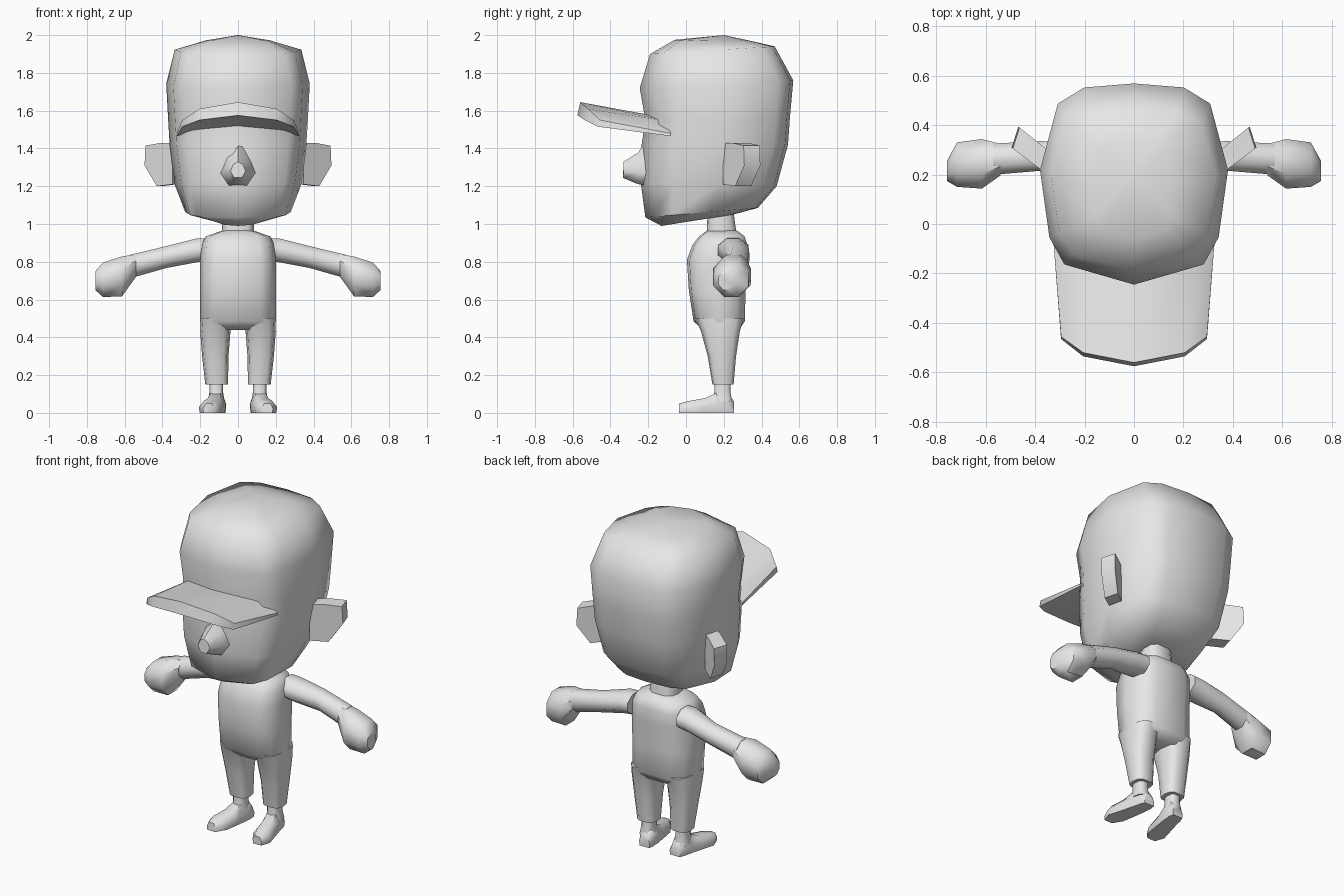
import bpy, bmesh, math
from mathutils import Vector

cube = bpy.data.objects.get("Cube")
if cube:
    bpy.data.objects.remove(cube, do_unlink=True)

GREY = bpy.data.materials.new("plain grey")
GREY.use_nodes = True
GREY.diffuse_color = (0.8, 0.8, 0.8, 1)
GREY.node_tree.nodes["Principled BSDF"].inputs["Base Color"].default_value = (0.8, 0.8, 0.8, 1)


def loft(name, rings, pole=None, angle=60):
    """Skin closed rings of equal length; cap the ends, or end in a pole point."""
    bm = bmesh.new()
    loops = [[bm.verts.new(p) for p in ring] for ring in rings]
    n = len(loops[0])
    for a, b in zip(loops, loops[1:]):
        for i in range(n):
            j = (i + 1) % n
            bm.faces.new((a[i], a[j], b[j], b[i]))
    bm.faces.new(loops[0])
    if pole:
        tip = bm.verts.new(pole)
        for i in range(n):
            bm.faces.new((loops[-1][i], loops[-1][(i + 1) % n], tip))
    else:
        bm.faces.new(loops[-1])
    bmesh.ops.recalc_face_normals(bm, faces=bm.faces)
    me = bpy.data.meshes.new(name)
    bm.to_mesh(me)
    bm.free()
    me.materials.append(GREY)
    me.shade_smooth()
    me.set_sharp_from_angle(angle=math.radians(angle))
    ob = bpy.data.objects.new(name, me)
    bpy.context.collection.objects.link(ob)
    return ob


# Half outlines (share of half width, share of depth from front to back)
HEAD = [(0, 0), (.74, .1), (.9, .235), (1, .57), (.81, .9), (.53, .98), (0, 1)]
BODY = [(0, 0), (.6, .04), (.87, .15), (1, .5), (.87, .85), (.5, 1), (0, 1)]


def level(half, cx, w, yf, yb, zf, zb=None):
    """Horizontal ring, tilted when front and back heights differ."""
    zb = zf if zb is None else zb
    full = half + [(-u, t) for u, t in reversed(half[1:-1])]
    return [(cx + u * w, yf + t * (yb - yf), zf + t * (zb - zf)) for u, t in full]


# Head with rounded cap crown
loft("head", [level(HEAD, 0, *r) for r in [
    (.10, -.13, .25, .99, 1.05),
    (.28, -.215, .38, 1.035, 1.085),
    (.335, -.24, .48, 1.22, 1.20),
    (.362, -.235, .54, 1.42, 1.42),
    (.37, -.215, .55, 1.55, 1.56),
    (.38, -.245, .568, 1.72, 1.76),
    (.335, -.19, .47, 1.90, 1.94),
    (.17, -.06, .34, 1.975, 1.97)]], pole=(0, .2, 2.0))

# Arched cap brim: x front, x back, then front top, front bottom, back bottom, back top
half_brim = [
    (.295, .325, (-.455, 1.55), (-.465, 1.515), (-.08, 1.465), (-.08, 1.48)),
    (.205, .24, (-.52, 1.61), (-.535, 1.55), (-.1, 1.49), (-.1, 1.545)),
    (0, 0, (-.56, 1.645), (-.575, 1.575), (-.15, 1.51), (-.15, 1.57))]


def brim_section(s, side):
    xs = (s[0], s[0], s[1], s[1])
    return [(side * x, y, z) for x, (y, z) in zip(xs, s[2:])]


loft("cap_brim", [brim_section(s, 1) for s in half_brim]
     + [brim_section(s, -1) for s in reversed(half_brim[:-1])], angle=50)

# Nose
loft("nose", [
    [(0, -.21, 1.47), (.06, -.2, 1.36), (.095, -.2, 1.27), (.05, -.21, 1.2),
     (-.05, -.21, 1.2), (-.095, -.2, 1.27), (-.06, -.2, 1.36)],
    [(0, -.25, 1.38), (.05, -.25, 1.34), (.085, -.25, 1.27), (.04, -.265, 1.215),
     (-.04, -.265, 1.215), (-.085, -.25, 1.27), (-.05, -.25, 1.34)],
    [(0, -.33, 1.33), (.025, -.33, 1.315), (.04, -.33, 1.28), (.02, -.335, 1.245),
     (-.02, -.335, 1.245), (-.04, -.33, 1.28), (-.025, -.33, 1.315)]])

# Torso and neck
loft("torso", [level(BODY, 0, *r) for r in [
    (.19, .09, .28, .44), (.2, .04, .312, .485), (.2, .015, .315, .65),
    (.2, .005, .325, .81), (.192, .035, .325, .89), (.17, .07, .31, .935),
    (.082, .11, .27, .965)]])
loft("neck", [level(BODY, 0, *r) for r in [
    (.085, .11, .27, .94), (.085, .11, .26, 1.0), (.08, .12, .25, 1.08)]])


def oct_ring(x, cy, hy, cz, hz):
    """Flat-sided octagon in the y-z plane."""
    k = math.cos(math.pi / 8)
    return [Vector((x, cy + hy / k * math.cos(a), cz + hz / k * math.sin(a)))
            for a in (math.pi / 4 * (i + .5) for i in range(8))]


for side, word in ((1, "left"), (-1, "right")):
    def flip(rings):
        return [[(side * p[0], p[1], p[2]) for p in ring] for ring in rings]

    # Arm
    loft(word + "_arm", flip([oct_ring(*r) for r in [
        (.165, .25, .08, .865, .06), (.22, .25, .08, .86, .063),
        (.38, .275, .06, .825, .058), (.57, .262, .063, .775, .062)]]))
    # Fist
    loft(word + "_hand", flip([oct_ring(*r) for r in [
        (.54, .26, .064, .78, .06), (.615, .243, .1, .722, .106),
        (.715, .24, .09, .705, .091), (.755, .215, .042, .70, .05)]]), angle=45)
    # Trouser leg
    loft(word + "_leg", flip([level(BODY, *r) for r in [
        (.113, .083, .05, .305, .5), (.12, .08, .08, .285, .43),
        (.12, .07, .115, .265, .3), (.113, .06, .14, .252, .15)]]))
    # Ankle
    loft(word + "_ankle", flip([level(BODY, *r) for r in [
        (.115, .036, .15, .235, .18), (.115, .036, .15, .235, .11),
        (.115, .045, .14, .245, .06)]]))
    # Shoe: y, centre x, half width, top height
    shoe = []
    for y, cx, w, h in [(-.037, .155, .03, .05), (.02, .148, .06, .064),
                        (.1, .13, .055, .078), (.17, .115, .05, .11),
                        (.225, .107, .045, .1), (.255, .103, .036, .06)]:
        shoe.append([(cx + u * w, y, v * h) for u, v in
                     [(-.9, 0), (-1, .45), (-.55, 1), (.55, 1), (1, .45), (.9, 0)]])
    loft(word + "_shoe", flip(shoe))
    # Ear: slanted slab; share outward and height
    outline = [(-.2, 1.43), (.3, 1.43), (1, 1.415), (1.04, 1.31), (.5, 1.2), (-.2, 1.21)]
    faces = [((.37, .215), (.49, .305)), ((.35, .30), (.463, .39))]
    loft(word + "_ear", flip([[(a[0] + u * (b[0] - a[0]), a[1] + u * (b[1] - a[1]), z)
                               for u, z in outline] for a, b in faces]), angle=50)
